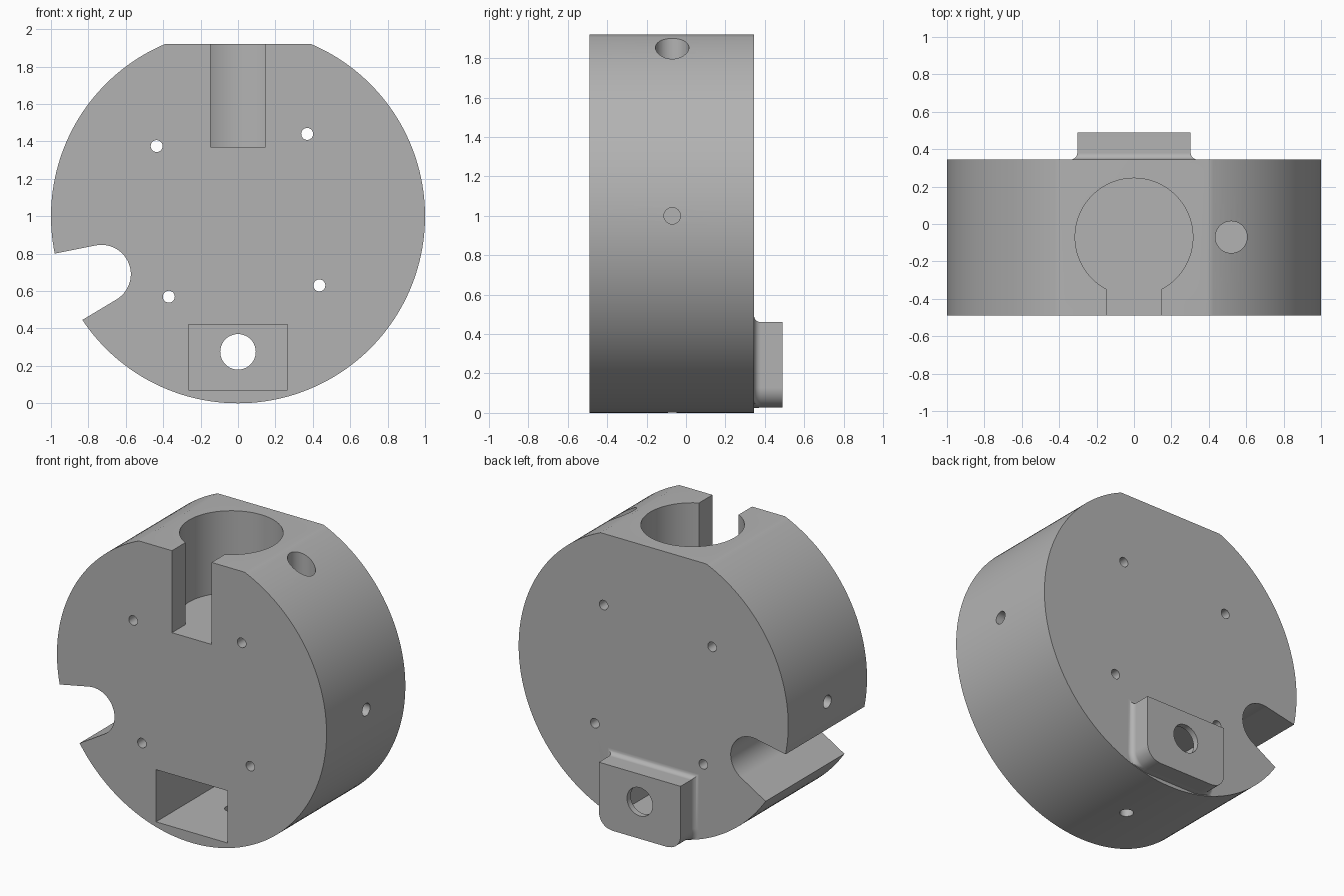
import bpy, bmesh
from math import sin, cos, pi, asin, radians, hypot

old = bpy.data.objects.get("Cube")
if old:
    bpy.data.objects.remove(old, do_unlink=True)

# Single grey material
grey = bpy.data.materials.new("plain grey")
grey.use_nodes = True
grey.diffuse_color = (0.45, 0.45, 0.45, 1)
grey.node_tree.nodes["Principled BSDF"].inputs["Base Color"].default_value = grey.diffuse_color

MID = -0.07            # depth of the bore and screw axes
FRONT, BACK = -0.49, 0.345
PLACE = {"X": lambda u, v, t: (t, u, v),
         "Y": lambda u, v, t: (u, t, v),
         "Z": lambda u, v, t: (u, v, t)}


def arc(cu, cv, r, a0, a1, n):
    """Points along an arc, angles in radians."""
    return [(cu + r * cos(a0 + (a1 - a0) * i / n),
             cv + r * sin(a0 + (a1 - a0) * i / n)) for i in range(n + 1)]


def loft(name, sections, axis):
    """Skin a stack of (position, outline) sections into a closed solid."""
    bm = bmesh.new()
    rings = [[bm.verts.new(PLACE[axis](u, v, t)) for u, v in pts] for t, pts in sections]
    n = len(rings[0])
    for a, b in zip(rings, rings[1:]):
        for i in range(n):
            j = (i + 1) % n
            bm.faces.new((a[i], a[j], b[j], b[i]))
    bm.faces.new(rings[0])
    bm.faces.new(rings[-1])
    bmesh.ops.recalc_face_normals(bm, faces=bm.faces)
    mesh = bpy.data.meshes.new(name)
    bm.to_mesh(mesh)
    bm.free()
    ob = bpy.data.objects.new(name, mesh)
    bpy.context.collection.objects.link(ob)
    return ob


def prism(name, pts, axis, lo, hi):
    return loft(name, [(lo, pts), (hi, pts)], axis)


def rod(name, u, v, r, axis, lo, hi, n=32):
    return prism(name, arc(u, v, r, 0, 2 * pi, n)[:-1], axis, lo, hi)


def box(name, u0, u1, v0, v1, axis, lo, hi):
    return prism(name, [(u0, v0), (u1, v0), (u1, v1), (u0, v1)], axis, lo, hi)


def combine(target, tool, operation="DIFFERENCE"):
    tool.hide_render = True
    mod = target.modifiers.new(tool.name, "BOOLEAN")
    mod.operation, mod.solver, mod.object = operation, "EXACT", tool
    bpy.context.view_layer.objects.active = target
    bpy.ops.object.modifier_apply(modifier=mod.name)
    bpy.data.objects.remove(tool, do_unlink=True)


# Round body with a flat top
flat = asin(0.92)
body = prism("round_body", arc(0, 1, 1, pi - flat, 2 * pi + flat, 160), "Y", FRONT, BACK)
body.data.materials.append(grey)


# Rear block with rounded lower corners and a filleted base
def block_outline(grow):
    w, low, high, r = 0.303 + grow, 0.027 - grow, 0.46 + grow, 0.1 + grow
    pts = arc(-w + r, low + r, r, pi, 1.5 * pi, 10)
    pts += arc(w - r, low + r, r, 1.5 * pi, 2 * pi, 10)
    pts += [(w, high), (-w, high)]
    out = []
    for x, z in pts:                       # keep the fillet within the round body
        k = min(1, 0.995 / hypot(x, z - 1))
        out.append((x * k, 1 + (z - 1) * k))
    return out


FILLET = 0.035
sections = [(BACK - 0.03, block_outline(FILLET))]
for i in range(9):
    a = i / 8 * pi / 2
    sections.append((BACK + FILLET * (1 - cos(a)), block_outline(FILLET * (1 - sin(a)))))
sections.append((0.49, block_outline(0)))
combine(body, loft("rear_block", sections, "Y"), "UNION")

# Top bore and its front slot
combine(body, rod("top_bore", 0, MID, 0.315, "Z", 1.37, 2.1, 72))
combine(body, box("front_slot", -0.147, 0.147, 1.37, 2.1, "Y", -0.6, MID))

# Side notch with a round end
end = arc(-0.73, 0.69, 0.157, radians(-59), radians(101.3), 28)
combine(body, prism("side_notch", end + [(-1.3, 0.736), (-1.3, 0.164)], "Y", -0.6, 0.6))

# Front pocket and the hole behind it
combine(body, box("front_pocket", -0.265, 0.265, 0.07, 0.42, "Y", -0.6, 0.45))
combine(body, rod("rear_hole", 0, 0.275, 0.095, "Y", 0.4, 0.6, 40))

# Four through holes
for x, z in ((-0.435, 1.375), (0.37, 1.44), (-0.37, 0.57), (0.435, 0.63)):
    combine(body, rod("through_hole", x, z, 0.032, "Y", -0.6, 0.6, 24))

# Upright hole beside the bore
combine(body, rod("upright_hole", 0.52, MID, 0.085, "Z", 1.37, 2.1, 40))

# Screw holes on both sides and underneath
for lo, hi in ((0.7, 1.1), (-1.1, -0.7)):
    combine(body, rod("side_screw_hole", MID, 1, 0.042, "X", lo, hi, 24))
combine(body, rod("bottom_screw_hole", 0, MID, 0.042, "Z", -0.1, 0.1, 24))

# Smooth curved walls, crisp edges
bpy.ops.object.select_all(action="DESELECT")
body.select_set(True)
bpy.context.view_layer.objects.active = body
bpy.ops.object.shade_smooth_by_angle(angle=radians(30))
weighted = body.modifiers.new("even_normals", "WEIGHTED_NORMAL")
weighted.keep_sharp = True
